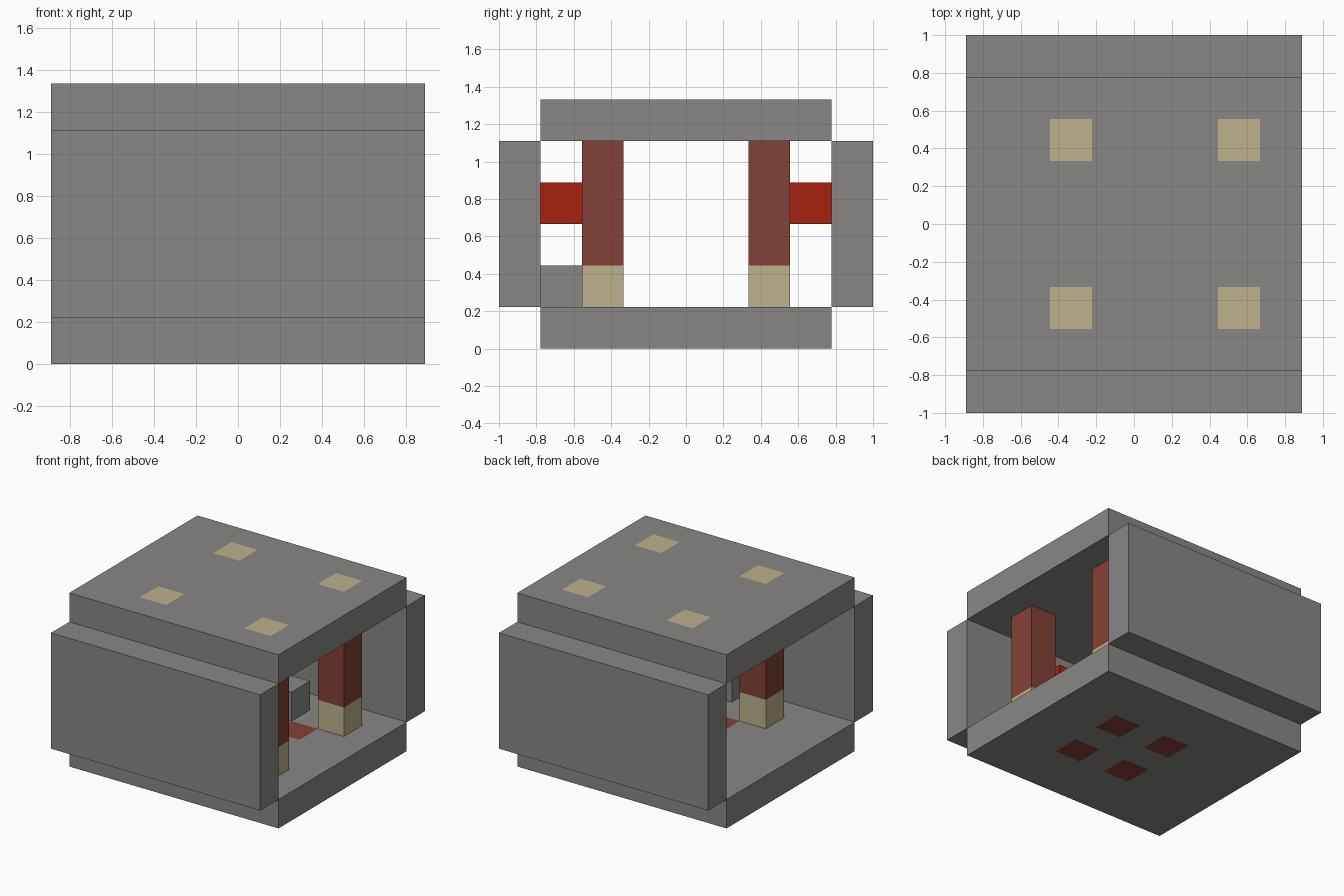
import bpy
import bmesh
from mathutils import Vector

if "Cube" in bpy.data.objects:
    bpy.data.objects.remove(bpy.data.objects["Cube"], do_unlink=True)

U = 2 / 9  # edge length of one block
MID = 0.5  # the inner parts mirror about this x, in blocks


def material(name, r, g, b):
    mat = bpy.data.materials.new(name)
    mat.use_nodes = True
    mat.diffuse_color = (r, g, b, 1)
    bsdf = next(n for n in mat.node_tree.nodes if n.type == "BSDF_PRINCIPLED")
    bsdf.inputs["Base Color"].default_value = (r, g, b, 1)
    return mat


grey = material("stone grey", 0.246, 0.242, 0.232)
tan = material("sand tan", 0.51, 0.445, 0.262)
brown = material("brick brown", 0.223, 0.053, 0.037)
red = material("bright red", 0.381, 0.016, 0.005)


def box(name, center, size, mat, patch=None, patch_x=0, patch_y=0):
    """Box measured in blocks, with optional flush square patches on top and bottom."""
    bm = bmesh.new()
    bmesh.ops.create_cube(bm, size=1)
    for v in bm.verts:
        v.co = Vector(c + s * p for c, s, p in zip(center, size, v.co))
    if patch:
        # Cut along the patch borders, then colour the cells by position
        for axis, middle, reach in ((0, MID, patch_x), (1, 0, patch_y)):
            normal = Vector((axis == 0, axis == 1, 0))
            for side in (-1, 1):
                for edge in (-0.5, 0.5):
                    bmesh.ops.bisect_plane(
                        bm, geom=bm.verts[:] + bm.edges[:] + bm.faces[:],
                        plane_co=normal * (middle + side * reach + edge),
                        plane_no=normal)
        bm.normal_update()
        for f in bm.faces:
            c = f.calc_center_median()
            in_x = abs(abs(c.x - MID) - patch_x) < 0.1
            in_y = abs(abs(c.y) - patch_y) < 0.1
            if abs(f.normal.z) > 0.9 and in_x and in_y:
                f.material_index = 1
    bmesh.ops.scale(bm, vec=(U, U, U), verts=bm.verts)
    mesh = bpy.data.meshes.new(name)
    bm.to_mesh(mesh)
    bm.free()
    mesh.materials.append(mat)
    if patch:
        mesh.materials.append(patch)
    obj = bpy.data.objects.new(name, mesh)
    bpy.context.collection.objects.link(obj)


# Floor and roof slabs with their coloured squares
box("floor_slab", (0, 0, 0.5), (8, 7, 1), grey, brown, 1, 1)
box("roof_slab", (0, 0, 5.5), (8, 7, 1), grey, tan, 2, 2)

# Walls and the red blocks fixed to them
for label, side in (("front", -1), ("back", 1)):
    box(label + "_wall", (0, side * 4, 3), (8, 1, 4), grey)
    box(label + "_red_block", (MID, side * 3, 3.5), (1, 1, 1), red)

    # Pillars with a tan foot and a brown shaft
    for hand, dx in (("right", -2), ("left", 2)):
        name = label + "_" + hand + "_pillar"
        box(name + "_foot", (MID + dx, side * 2, 1.5), (1, 1, 1), tan)
        box(name + "_shaft", (MID + dx, side * 2, 3.5), (1, 1, 3), brown)

# Grey blocks standing on the floor
box("front_floor_block", (MID, -3, 1.5), (1, 1, 1), grey)
box("back_floor_block", (MID, 2, 1.5), (1, 1, 1), grey)
